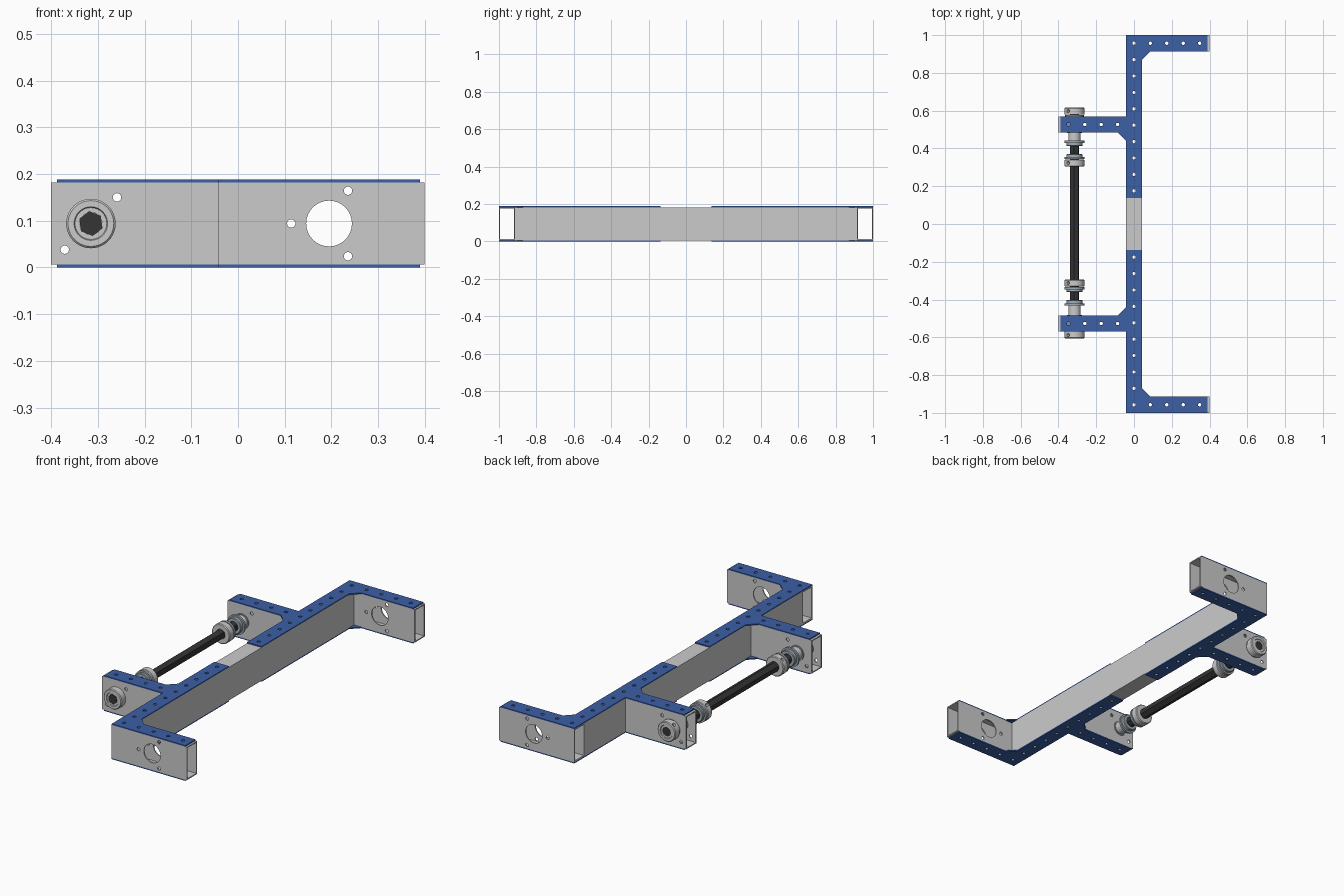
import bpy, bmesh
from math import cos, sin, pi, radians
from mathutils import Matrix, Vector

if "Cube" in bpy.data.objects:
    bpy.data.objects.remove(bpy.data.objects["Cube"])

W, T = 0.043, 0.006            # tube half width, wall
Z0, Z1, TOP = 0.006, 0.182, 0.188
PITCH, END_Y, ARM_Y = 0.0868, 0.957, 0.527
SX, SZ = -0.315, 0.094         # shaft axis


def material(name, rgb):
    m = bpy.data.materials.new(name)
    m.diffuse_color = (*rgb, 1)
    m.use_nodes = True
    m.node_tree.nodes["Principled BSDF"].inputs["Base Color"].default_value = m.diffuse_color
    return m


BLUE = material("blue_plate", (0.045, 0.115, 0.38))
BLACK = material("black_shaft", (0.035, 0.035, 0.035))
STEEL = material("bearing_steel", (0.36, 0.42, 0.47))


def finish(name, bm, mat=None, smooth=False):
    bmesh.ops.recalc_face_normals(bm, faces=bm.faces[:])
    me = bpy.data.meshes.new(name)
    bm.to_mesh(me)
    bm.free()
    ob = bpy.data.objects.new(name, me)
    bpy.context.collection.objects.link(ob)
    if mat:
        me.materials.append(mat)
    bpy.context.view_layer.objects.active = ob
    if smooth:
        bpy.ops.object.select_all(action='DESELECT')
        ob.select_set(True)
        bpy.ops.object.shade_smooth_by_angle(angle=radians(35))
    return ob


def drill(ob, holes):
    """holes: (centre, axis, radius, depth)"""
    bm = bmesh.new()
    for c, axis, r, d in holes:
        rot = Vector((0, 0, 1)).rotation_difference(Vector(axis)).to_matrix().to_4x4()
        bmesh.ops.create_cone(bm, cap_ends=True, segments=32 if r > 0.02 else 16, radius1=r,
                              radius2=r, depth=d, matrix=Matrix.Translation(c) @ rot)
    cutter = finish("cutter", bm)
    cutter.hide_render = True
    mod = ob.modifiers.new("holes", 'BOOLEAN')
    mod.operation, mod.solver, mod.object = 'DIFFERENCE', 'EXACT', cutter
    bpy.context.view_layer.objects.active = ob
    bpy.ops.object.modifier_apply(modifier=mod.name)
    bpy.data.objects.remove(cutter)


def tube(name, axis, a, b, c):
    """open rectangular tube from a to b along 'x' or 'y', centred at c across"""
    bm = bmesh.new()

    def ring(t, inset):
        h = W - inset
        pts = [(c - h, Z0 + inset), (c + h, Z0 + inset), (c + h, Z1 - inset), (c - h, Z1 - inset)]
        return [bm.verts.new((t, p, z) if axis == 'x' else (p, t, z)) for p, z in pts]
    rings = [ring(a, 0), ring(b, 0), ring(b, T), ring(a, T)]
    for r, q in zip(rings, rings[1:] + rings[:1]):
        for i in range(4):
            j = (i + 1) % 4
            bm.faces.new((r[i], r[j], q[j], q[i]))
    return finish(name, bm)


def lathe(name, profile, mat=None, n=40):
    """revolve a closed (radius, y) profile about the shaft axis"""
    bm = bmesh.new()
    rings = [[bm.verts.new((SX + r * cos(2 * pi * i / n), y, SZ + r * sin(2 * pi * i / n)))
              for i in range(n)] for r, y in profile]
    for r, q in zip(rings, rings[1:] + rings[:1]):
        for i in range(n):
            j = (i + 1) % n
            bm.faces.new((r[i], r[j], q[j], q[i]))
    return finish(name, bm, mat, True)


def up(x, y, r=0.009):
    return ((x, y, 0.094), (0, 0, 1), r, 0.4)


# Main beam
rows = [END_Y - PITCH * i for i in range(1, 10)]
drill(tube("main_beam", 'y', -END_Y + W, END_Y - W, 0), [up(0, s * y) for y in rows for s in (1, -1)])

for s, tag in ((1, "back"), (-1, "front")):
    end_holes = [up(PITCH * i, s * END_Y) for i in range(5)]
    arm_holes = [up(-PITCH * i, s * ARM_Y) for i in range(1, 5)]

    # End tube with large bore and three bolt holes
    side = [((0.195, s * END_Y, SZ), (0, 1, 0), 0.049, 0.2)]
    for deg in (60, 180, 300):
        side.append(((0.195 + 0.081 * cos(radians(deg)), s * END_Y, SZ + 0.081 * sin(radians(deg))),
                     (0, 1, 0), 0.009, 0.2))
    end = tube(tag + "_end_tube", 'x', -W, 0.399, s * END_Y)
    drill(end, end_holes)
    drill(end, side)

    # Shaft arm tube with bearing bore and two bolt holes
    side = [((SX, s * ARM_Y, SZ), (0, 1, 0), 0.04, 0.2)]
    for k in (1, -1):
        side.append(((SX + k * 0.056, s * ARM_Y, SZ + k * 0.056), (0, 1, 0), 0.009, 0.2))
    arm = tube(tag + "_arm_tube", 'x', -0.4, -W, s * ARM_Y)
    drill(arm, arm_holes)
    drill(arm, side)

    # Blue gusset plates, top and bottom
    ya, yb, ye = ARM_Y - W, ARM_Y + W, END_Y - W
    outline = [(-W, 0.137), (W, 0.137), (W, ye - 0.043), (W + 0.043, ye), (0.39, ye), (0.39, 1.0),
               (-W, 1.0), (-W, yb), (-0.388, yb), (-0.388, ya), (-W - 0.043, ya), (-W, ya - 0.043)]
    for z, lvl in ((0, "bottom"), (Z1, "top")):
        bm = bmesh.new()
        f = bm.faces.new([bm.verts.new((x, s * y, z)) for x, y in outline])
        ext = bmesh.ops.extrude_face_region(bm, geom=[f])
        bmesh.ops.translate(bm, vec=(0, 0, TOP - Z1),
                            verts=[v for v in ext["geom"] if isinstance(v, bmesh.types.BMVert)])
        plate = finish(f"{tag}_{lvl}_gusset_plate", bm, BLUE)
        drill(plate, end_holes + arm_holes + [up(0, s * y) for y in rows])

    # Bearings, spacer and collars on the shaft
    d = 0.0 if s > 0 else -0.01

    def turned(name, pts, mat=None):
        return lathe(f"{tag}_{name}", [(r, s * (y + d)) for r, y in pts], mat)

    B, C = 0.026, 0.004
    lathe(f"{tag}_arm_bearing", [(B, s * 0.481), (0.039, s * 0.481), (0.039, s * 0.569), (0.049, s * 0.569),
                                 (0.049, s * 0.578), (B, s * 0.578)], STEEL)
    turned("spacer", [(B, 0.44), (0.033, 0.44), (0.033, 0.493), (B, 0.493)])
    turned("outer_flange_bearing", [(B, 0.412), (0.040, 0.412), (0.043, 0.415), (0.043, 0.430),
                                    (0.052, 0.430), (0.052, 0.441), (B, 0.441)], STEEL)
    turned("inner_flange_bearing", [(B, 0.370), (0.040, 0.370), (0.043, 0.367), (0.043, 0.356),
                                    (0.052, 0.356), (0.052, 0.344), (B, 0.344)], STEEL)
    inner = turned("inner_collar", [(B, 0.304), (0.053 - C, 0.304), (0.053, 0.304 + C), (0.053, 0.342 - C),
                                    (0.053 - C, 0.342), (B, 0.342)])
    outer = turned("outer_collar", [(0.024, 0.612), (0.034, 0.612), (0.036, 0.616), (0.053 - C, 0.616),
                                    (0.053, 0.616 - C), (0.053, 0.58), (0.024, 0.58)])
    # Set screw holes
    for ob, y in ((inner, 0.323), (outer, 0.598)):
        a = radians(130)
        u = Vector((cos(a), 0, sin(a)))
        drill(ob, [(Vector((SX, s * (y + d), SZ)) + u * 0.045, u, 0.009, 0.03)])

# Hexagonal shaft
bm = bmesh.new()
bmesh.ops.create_cone(bm, cap_ends=True, segments=6, radius1=0.027, radius2=0.027, depth=1.215,
                      matrix=Matrix.Translation((SX, 0.003, SZ)) @ Matrix.Rotation(pi / 2, 4, 'X')
                      @ Matrix.Rotation(radians(8), 4, 'Z'))
finish("hex_shaft", bm, BLACK)
